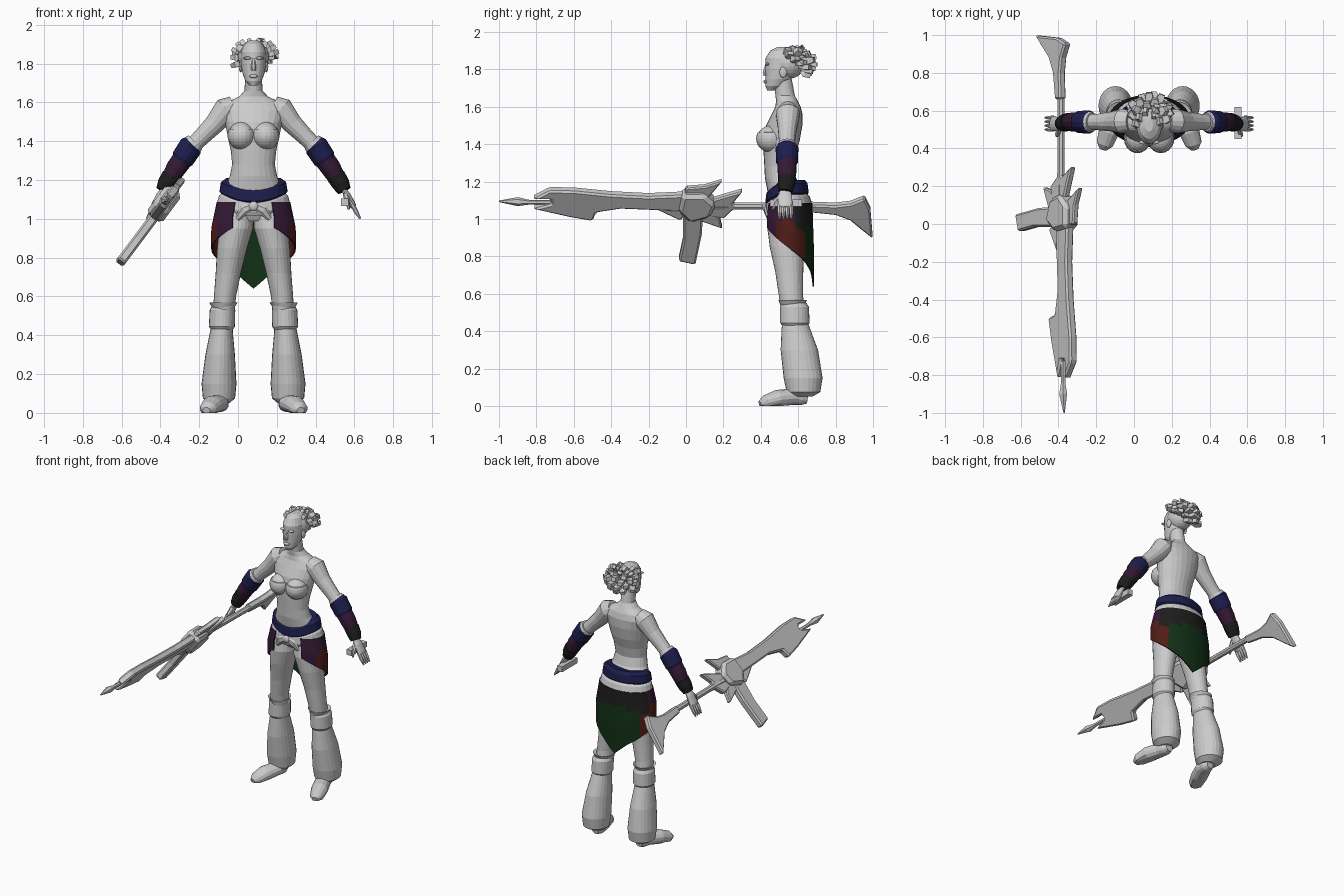
import bpy, bmesh, math, random
from mathutils import Vector

cube = bpy.data.objects.get("Cube")
if cube:
    bpy.data.objects.remove(cube)

random.seed(4)
CENTRE = 0.08          # x of the body's line of symmetry
parts = []


def material(name, colour):
    m = bpy.data.materials.new(name)
    m.use_nodes = True
    m.diffuse_color = (*colour, 1)
    m.node_tree.nodes["Principled BSDF"].inputs["Base Color"].default_value = (*colour, 1)
    return m


GREY = material("pale grey", (.6, .6, .6))
NAVY = material("navy", (.012, .013, .075))
PURPLE = material("dark purple", (.035, .01, .035))
BLACK = material("near black", (.012, .012, .012))
MAROON = material("maroon", (.08, .012, .009))
GREEN = material("dark green", (.006, .03, .008))


def finish(name, bm, *mats):
    """Shift to the body line, keep above the ground and make the object."""
    for v in bm.verts:
        v.co.x += CENTRE
        v.co.z = max(v.co.z, 0)
    bmesh.ops.recalc_face_normals(bm, faces=bm.faces)
    mesh = bpy.data.meshes.new(name)
    bm.to_mesh(mesh)
    bm.free()
    for m in mats:
        mesh.materials.append(m)
    ob = bpy.data.objects.new(name, mesh)
    bpy.context.collection.objects.link(ob)
    parts.append(ob)
    return ob


def skin(name, rings, mat):
    """Join closed rings of points and cap both ends."""
    bm = bmesh.new()
    loops = [[bm.verts.new(p) for p in ring] for ring in rings]
    n = len(loops[0])
    for a, b in zip(loops, loops[1:]):
        for i in range(n):
            j = (i + 1) % n
            bm.faces.new((a[i], a[j], b[j], b[i]))
    bm.faces.new(loops[0])
    bm.faces.new(loops[-1])
    return finish(name, bm, mat)


def loft(name, sections, mat=GREY, n=24, dip=0):
    """Level ellipses (x, y, z, rx, ry); dip lowers the front."""
    turn = [math.tau * i / n for i in range(n)]
    return skin(name, [[(x + rx * math.cos(a), y + ry * math.sin(a),
                         z - dip * max(0, -math.sin(a)) ** 2) for a in turn]
                       for x, y, z, rx, ry in sections], mat)


def limb(name, path, mat=GREY, n=14, flat=1):
    """Tube of rings (x, y, z, radius) square to its path."""
    pts = [Vector(p[:3]) for p in path]
    rings = []
    for i, p in enumerate(pts):
        d = (pts[min(i + 1, len(pts) - 1)] - pts[max(i - 1, 0)]).normalized()
        ref = Vector((1, 0, 0)) if abs(d.y) > .7 else Vector((0, 1, 0))
        u = (ref - d * ref.dot(d)).normalized()
        w = d.cross(u) * flat
        rings.append([p + path[i][3] * (u * math.cos(a) + w * math.sin(a))
                      for a in (math.tau * (k + .5) / n for k in range(n))])
    return skin(name, rings, mat)


def ball(name, rows, mat=GREY, top=9):
    """Ellipsoid from rows (centre, radii), flattened above top."""
    (x, y, z), (rx, ry, rz) = (rows[0][:3], rows[0][3:])
    bm = bmesh.new()
    bmesh.ops.create_uvsphere(bm, u_segments=20, v_segments=14, radius=1)
    for v in bm.verts:
        v.co = (x + rx * v.co.x, y + ry * v.co.y, min(top, z + rz * v.co.z))
    return finish(name, bm, mat)


def pair(make, name, rows, *args, **keys):
    for side, s in (("left", 1), ("right", -1)):
        make(f"{side}_{name}", [(s * r[0], *r[1:]) for r in rows], *args, **keys)


def column(rows):
    return [(0, y, z, rx, ry) for z, y, rx, ry in rows]


# Torso, neck and head
loft("torso", column([
    (.99, .54, .1, .07), (1.03, .55, .16, .1), (1.09, .55, .172, .113), (1.15, .535, .155, .1),
    (1.22, .505, .122, .083), (1.28, .495, .11, .076), (1.35, .5, .117, .085),
    (1.42, .51, .132, .098), (1.5, .525, .148, .097), (1.56, .54, .165, .083),
    (1.6, .545, .14, .068), (1.63, .54, .075, .058), (1.66, .53, .046, .052),
    (1.76, .515, .043, .048)]))
loft("head", column([
    (1.687, .455, .018, .02), (1.71, .475, .042, .05), (1.75, .495, .057, .07),
    (1.8, .51, .066, .086), (1.86, .515, .066, .09), (1.9, .52, .05, .07), (1.92, .52, .02, .03)]))
limb("nose", [(0, .43, 1.825, .007), (0, .422, 1.785, .014), (0, .425, 1.765, .012)], n=6)
ball("lips", [(0, .425, 1.735, .022, .012, .01)])
pair(ball, "brow", [(.03, .433, 1.828, .024, .011, .008)])
pair(ball, "ear", [(.066, .52, 1.785, .01, .02, .03)])
pair(ball, "breast", [(.062, .455, 1.43, .068, .076, .07)])
pair(ball, "bodice_cup", [(.062, .455, 1.43, .072, .08, .074)], top=1.465)

# Chunky swept-back hair locks
ball("hair_cap", [(0, .55, 1.835, .08, .085, .085)])
hub = Vector((.005, .57, 1.828))
count = 64
for i in range(count):
    z = 1 - 2 * (i + .5) / count
    a = i * math.pi * (3 - math.sqrt(5))
    d = Vector((math.cos(a) * math.sqrt(1 - z * z), math.sin(a) * math.sqrt(1 - z * z), z))
    if d.y + .9 * d.z < .02 or z < -.8:
        continue
    reach = Vector((d.x * .13, d.y * .12, d.z * .102)) * random.uniform(.88, 1.04)
    tip = hub + reach + Vector((0, .012, 0))
    limb(f"hair_lock_{i}", [(*(hub + reach * .45), .02), (*(hub + reach * .8), .032), (*tip, .022)],
         n=4, flat=random.uniform(.6, .9))

# Arms, sleeves and hands
pair(limb, "upper_arm", [(.1, .545, 1.585, .05), (.14, .545, 1.565, .066), (.2, .542, 1.49, .052),
                         (.27, .54, 1.42, .044), (.34, .54, 1.35, .042)])
pair(limb, "elbow_trim", [(.3, .54, 1.395, .05), (.325, .54, 1.37, .058)])
pair(limb, "sleeve_cuff", [(.312, .54, 1.385, .052), (.322, .54, 1.375, .062), (.365, .54, 1.31, .06),
                           (.378, .54, 1.295, .05)], NAVY)
pair(limb, "sleeve", [(.36, .54, 1.315, .054), (.4, .54, 1.26, .052), (.432, .54, 1.205, .044)], PURPLE)
pair(limb, "wrist_wrap", [(.425, .54, 1.22, .049), (.45, .535, 1.18, .046), (.468, .53, 1.145, .036)], BLACK)
pair(limb, "palm", [(.455, .53, 1.165, .026), (.485, .53, 1.12, .038), (.51, .53, 1.07, .04),
                    (.517, .53, 1.06, .03)], flat=.45)
for i, name in enumerate(("index", "middle", "ring", "little")):
    y = .5 + .021 * i
    pair(limb, f"{name}_finger", [(.508, y, 1.075, .012), (.53, y, 1.035, .011), (.55, y, 1.0, .005)], n=6)
pair(limb, "thumb", [(.475, .51, 1.125, .015), (.485, .475, 1.09, .013), (.49, .465, 1.05, .006)], n=6)
limb("left_hand_grip", [(.47, .45, 1.085, .027), (.47, .62, 1.085, .027)], n=4)

# Legs, knee pads, baggy boots and feet
pair(loft, "thigh", [(.08, .545, 1.04, .08, .095), (.09, .535, .95, .088, .1), (.11, .54, .85, .078, .092),
                     (.13, .552, .72, .065, .075), (.147, .56, .6, .057, .065), (.157, .575, .48, .055, .062)])
pair(loft, "garter", [(.157, .57, .54, .055, .065), (.155, .57, .568, .073, .077), (.155, .57, .56, .055, .06)])
pair(loft, "knee_pad", [(.163, .582, .428, .056, .066), (.163, .582, .445, .067, .079),
                        (.16, .58, .53, .066, .077), (.16, .58, .55, .055, .064)])
pair(loft, "boot", [(.175, .615, .05, .05, .06), (.178, .628, .075, .083, .09), (.178, .626, .15, .09, .104),
                    (.172, .606, .3, .076, .1), (.166, .588, .41, .06, .077), (.163, .582, .45, .055, .068)])
pair(limb, "foot", [(.17, .65, .035, .025), (.17, .62, .04, .042), (.18, .57, .05, .052), (.213, .49, .04, .055),
                    (.235, .425, .02, .045), (.243, .395, .012, .02)], flat=.85)

# Belt, sash and knot
loft("belt", column([(1.125, .54, .16, .104), (1.14, .54, .176, .116), (1.19, .54, .168, .11),
                     (1.21, .54, .14, .095)]), NAVY, dip=.05)
loft("sash", column([(1.055, .55, .176, .116), (1.075, .55, .19, .126), (1.12, .545, .178, .117),
                     (1.145, .54, .15, .1)]), dip=.04)
ball("sash_knot", [(0, .423, 1.065, .025, .016, .025)])
pair(limb, "sash_tail", [(.0, .423, 1.07, .008), (.05, .428, 1.045, .012), (.085, .44, 1.0, .006)],
     n=6, flat=2.2)

# Wrapped skirt, open at the front, with a long tail behind
hem = [(0, .64), (25, .72), (57, .79), (90, .845), (148, .95), (180, .98)]


def hem_height(angle):
    for (a, za), (b, zb) in zip(hem, hem[1:]):
        if angle <= b:
            return za + (zb - za) * (angle - a) / (b - a)


def skirt_colour(angle, z):
    if angle < 52:
        return 0 if z < 1.0 - angle * .001 else 1
    if angle < 75 and z > .95:
        return 1
    return 2 if angle < 122 and z < .99 else 3


bm = bmesh.new()
step, rows = 5, 8
columns = []
for angle in range(-150, 151, step):
    a, low, col = math.radians(angle), hem_height(abs(angle)), []
    for r in range(rows + 1):
        t = r / rows
        flare = min(1, t * 1.8)
        col.append(bm.verts.new(((.186 + .028 * flare) * math.sin(a), .55 + (.122 + .008 * flare) * math.cos(a),
                                 1.085 + (low - 1.085) * t)))
    columns.append((angle, col))
for (angle, p), (_, q) in zip(columns, columns[1:]):
    for r in range(rows):
        f = bm.faces.new((p[r], q[r], q[r + 1], p[r + 1]))
        f.material_index = skirt_colour(abs(angle + step / 2), f.calc_center_median().z)
skirt = finish("skirt", bm, GREEN, BLACK, MAROON, PURPLE)
wall = skirt.modifiers.new("cloth thickness", "SOLIDIFY")
wall.thickness, wall.offset = .008, 0


# Long gun, rolled over so that its underside points down and outward
def plate(name, outline, thick):
    rings = []
    for s in (-.5, .5):
        rings.append([(-.455 + .75 * (z - 1.085) + .8 * s * thick, y, z - .6 * s * thick) for y, z in outline])
    ob = skin(name, rings, GREY)
    edge = ob.modifiers.new("worn edge", "BEVEL")
    edge.width, edge.segments = thick * .2, 1


plate("gun_barrel", [(.02, 1.14), (-.2, 1.13), (-.4, 1.14), (-.6, 1.16), (-.73, 1.162), (-.82, 1.115), (-.72, 1.115),
                     (-.72, 1.09), (-.82, 1.065), (-.62, 1.02), (-.5, 1.0), (-.48, 1.045), (-.35, 1.065),
                     (.02, 1.05)], .05)
limb("muzzle_spike", [(-.455, -.7, 1.09, .012), (-.455, -.84, 1.09, .013), (-.455, -.9, 1.093, .024),
                      (-.45, -1, 1.095, .004)], n=6)
plate("gun_receiver", [(-.04, 1.06), (-.02, 1.15), (.1, 1.15), (.16, 1.1), (.13, 1.03), (.02, 1.0)], .1)
plate("upper_fin", [(-.01, 1.13), (0, 1.172), (.1, 1.18), (.195, 1.21), (.12, 1.12)], .035)
plate("rear_fin", [(.1, 1.03), (.14, 1.11), (.305, 1.158), (.25, 1.09), (.27, 1.075), (.2, 1.01)], .04)
plate("lower_fin", [(.04, 1.04), (.08, .995), (.195, .955), (.18, 1.01), (.13, 1.05)], .035)
plate("front_fin", [(-.17, 1.065), (-.03, 1.0), (.02, 1.06)], .04)
plate("magazine", [(-.015, 1.03), (.09, 1.03), (.085, .93), (.05, .765), (-.04, .785), (-.015, .9)], .05)
limb("gun_rod", [(-.467, .1, 1.07, .026), (-.467, .3, 1.07, .02), (-.467, .72, 1.065, .02)], n=8)
plate("gun_stock", [(.66, 1.085), (.8, 1.08), (.88, 1.09), (.955, 1.12), (.985, 1.06), (.998, .905), (.94, .95),
                    (.88, 1.0), (.8, 1.03), (.66, 1.045)], .045)

# Smooth shading with crisp corners
for ob in bpy.context.view_layer.objects:
    ob.select_set(ob in parts)
bpy.context.view_layer.objects.active = parts[0]
bpy.ops.object.shade_smooth_by_angle(angle=math.radians(40))
